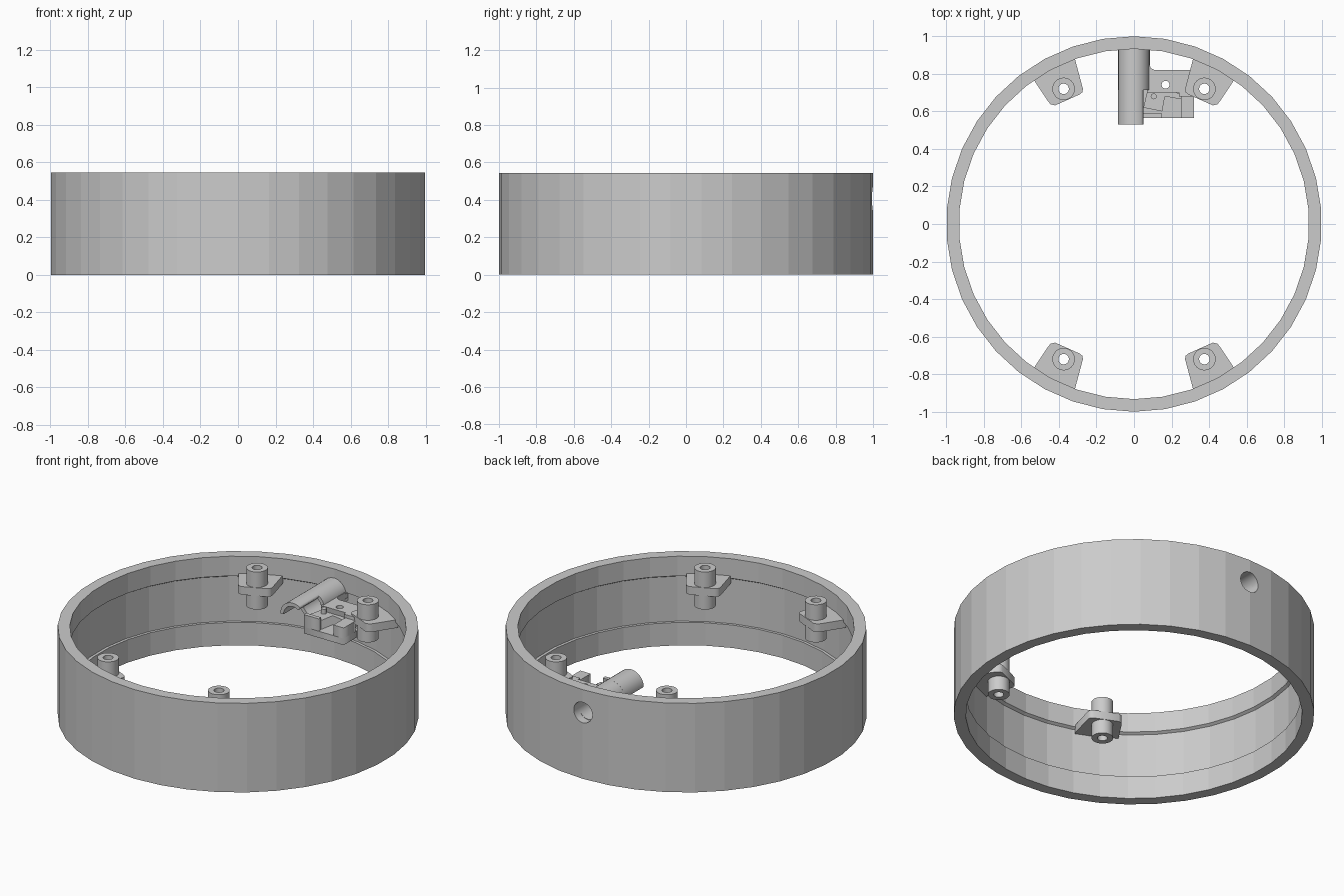
import bpy, math
from mathutils import Matrix

if "Cube" in bpy.data.objects:
    bpy.data.objects.remove(bpy.data.objects["Cube"])


def circle(cx, cy, r, n=24):
    return [(cx + r * math.cos(2 * math.pi * k / n), cy + r * math.sin(2 * math.pi * k / n)) for k in range(n)]


def rect(x0, y0, x1, y1):
    return [(x0, y0), (x1, y0), (x1, y1), (x0, y1)]


def slab(name, loops, lo, hi, along_y=False):
    """Extrude a 2D outline (later loops are holes) along z, or along y from an x-z outline."""
    cu = bpy.data.curves.new(name, 'CURVE')
    cu.dimensions, cu.fill_mode, cu.extrude = '2D', 'BOTH', (hi - lo) / 2
    for pts in loops:
        sp = cu.splines.new('POLY')
        sp.points.add(len(pts) - 1)
        for p, (x, y) in zip(sp.points, pts):
            p.co = (x, y, 0, 1)
        sp.use_cyclic_u = True
    tmp = bpy.data.objects.new(name + "_outline", cu)
    bpy.context.collection.objects.link(tmp)
    dg = bpy.context.evaluated_depsgraph_get()
    me = bpy.data.meshes.new_from_object(tmp.evaluated_get(dg))
    bpy.data.objects.remove(tmp)
    mid = (lo + hi) / 2
    if along_y:
        me.transform(Matrix.Translation((0, mid, 0)) @ Matrix.Rotation(math.pi / 2, 4, 'X'))
    else:
        me.transform(Matrix.Translation((0, 0, mid)))
    ob = bpy.data.objects.new(name, me)
    bpy.context.collection.objects.link(ob)
    return ob


# Ring wall: revolved profile with a shallow recess round the inside
N = 38
profile = [(1, 0), (1, .545), (.933, .545), (.933, .425), (.95, .415),
           (.95, .14), (.933, .14), (.933, 0)]
M = len(profile)
verts, faces = [], []
for k in range(N):
    a = math.pi / 2 + 2 * math.pi * k / N
    verts += [(r * math.cos(a), r * math.sin(a), z) for r, z in profile]
    for j in range(M):
        n, j2 = (k + 1) % N, (j + 1) % M
        faces.append((k * M + j, n * M + j, n * M + j2, k * M + j2))
me = bpy.data.meshes.new("ring_wall")
me.from_pydata(verts, [], faces)
ring = bpy.data.objects.new("ring_wall", me)
bpy.context.collection.objects.link(ring)

# Cable hole through the back wall
TZ = .405
cutter = slab("hole_cutter", [circle(0, TZ, .063)], .85, 1.1, along_y=True)
bm_mod = cutter.modifiers.new("weld", 'WELD')
bm_mod.merge_threshold = .0001
cutter.hide_render = True
cutter.hide_viewport = False
cutter.display_type = 'WIRE'
cut = ring.modifiers.new("cable_hole", 'BOOLEAN')
cut.operation, cut.solver, cut.object = 'DIFFERENCE', 'EXACT', cutter

# Four screw brackets: a tapered tab with a hollow post through it
tab = [(.55, .80), (.535, .77), (.457, .652), (.443, .637), (.42, .632), (.29, .69),
       (.275, .702), (.272, .72), (.315, .88), (.33, .91)]
for sx in (-1, 1):
    for sy in (-1, 1):
        tag = ("left" if sx < 0 else "right") + ("_front" if sy < 0 else "_back")
        cx, cy = .375 * sx, .72 * sy
        slab("bracket_tab_" + tag, [[(x * sx, y * sy) for x, y in tab], circle(cx, cy, .05)], .39, .44)
        slab("screw_post_" + tag, [circle(cx, cy, .06), circle(cx, cy, .028)], .305, .535)

# Cable tube: full behind, open arch in front
slab("cable_tube", [circle(0, TZ, .085), circle(0, TZ, .063)], .715, .945, along_y=True)
angles = [math.radians(54 + 126 * k / 14) for k in range(15)]
arch = [(.085 * math.cos(a), TZ + .085 * math.sin(a)) for a in angles]
arch += [(.063 * math.cos(a), TZ + .063 * math.sin(a)) for a in reversed(angles)]
slab("cable_arch", [arch], .53, .715, along_y=True)

# Switch mount beside the tube
slab("mount_rear_plate", [[(.07, .70), (.24, .70), (.24, .68), (.32, .68), (.32, .82), (.11, .82),
                           (.09, .83), (.083, .85), (.083, .95), (.07, .95)],
                          circle(.168, .742, .021, 16), circle(.375, .72, .05)][:2], .37, .43)
slab("mount_floor", [rect(.05, .565, .32, .72)], .305, .345)
slab("mount_right_wall", [rect(.25, .565, .32, .68)], .345, .41)
slab("mount_front_wall", [rect(.05, .565, .15, .59)], .345, .42)
slab("switch_seat", [[(.05, .62), (.15, .60), (.165, .68), (.25, .665), (.255, .695), (.075, .725)]], .34, .40)
slab("switch_peg", [circle(.105, .68, .016, 12)], .40, .43)
